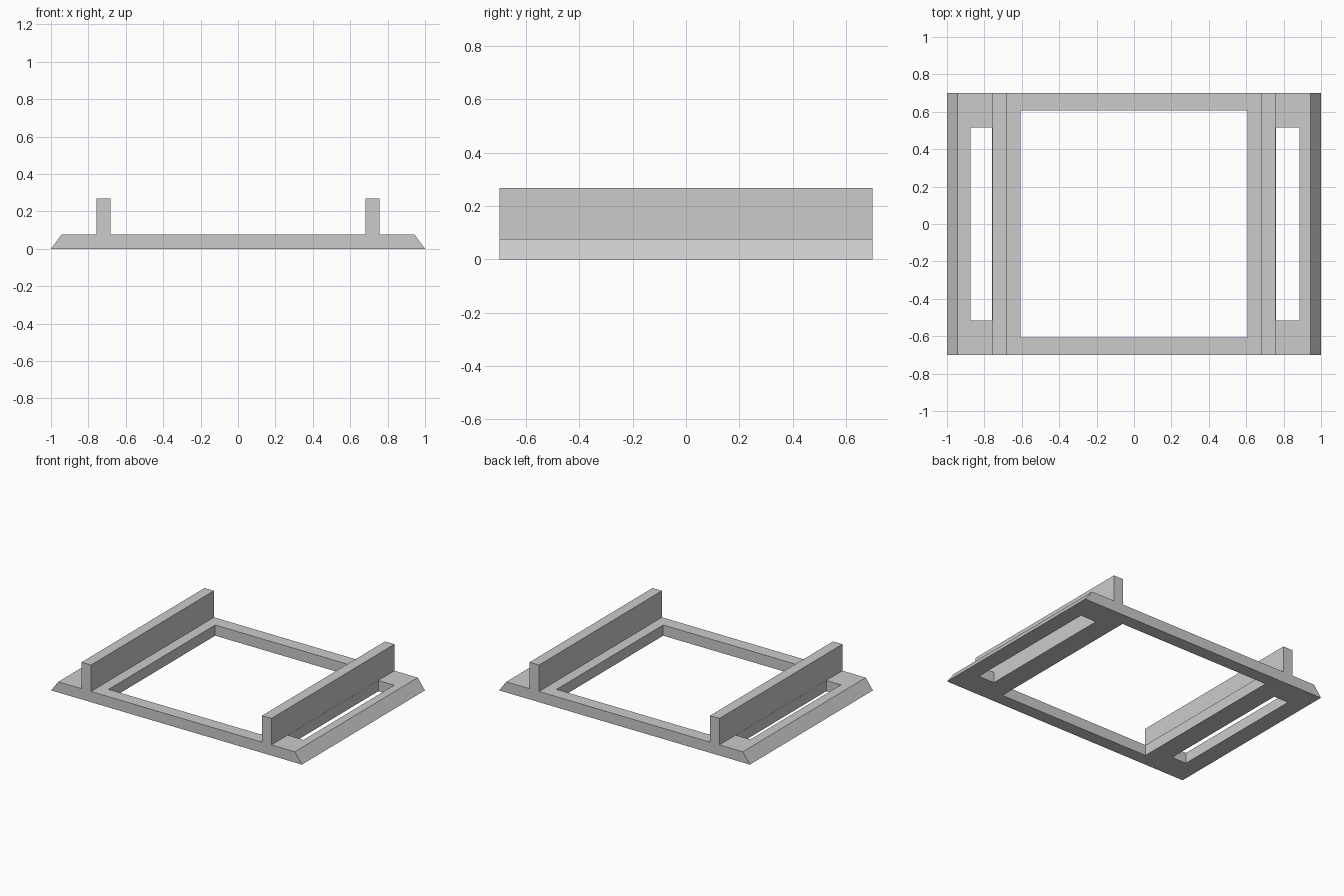
import bpy
import bmesh

cube = bpy.data.objects.get("Cube")
if cube:
    bpy.data.objects.remove(cube, do_unlink=True)

DEPTH = 0.7      # half depth along y
PLATE = 0.077    # base plate height
TOP = 0.268      # rail height

grey = bpy.data.materials.new("light grey")
grey.use_nodes = True
colour = (0.6, 0.6, 0.6, 1)
grey.diffuse_color = colour
grey.node_tree.nodes["Principled BSDF"].inputs["Base Color"].default_value = colour


def extrude_profile(name, points, half_depth):
    """Sweep an x-z outline along y into a solid."""
    bm = bmesh.new()
    face = bm.faces.new([bm.verts.new((x, -half_depth, z)) for x, z in points])
    swept = bmesh.ops.extrude_face_region(bm, geom=[face])["geom"]
    verts = [v for v in swept if isinstance(v, bmesh.types.BMVert)]
    bmesh.ops.translate(bm, verts=verts, vec=(0, 2 * half_depth, 0))
    bmesh.ops.recalc_face_normals(bm, faces=bm.faces)
    mesh = bpy.data.meshes.new(name)
    bm.to_mesh(mesh)
    bm.free()
    mesh.materials.append(grey)
    obj = bpy.data.objects.new(name, mesh)
    bpy.context.collection.objects.link(obj)
    return obj


def cut_opening(target, x0, x1, half_depth):
    """Cut a rectangular hole through the base plate."""
    low, high = -0.1, PLATE + 0.05
    cutter = extrude_profile("opening_cutter",
                             [(x0, low), (x1, low), (x1, high), (x0, high)], half_depth)
    cutter.hide_render = True
    mod = target.modifiers.new("opening", 'BOOLEAN')
    mod.operation = 'DIFFERENCE'
    mod.solver = 'EXACT'
    mod.object = cutter
    bpy.context.view_layer.objects.active = target
    bpy.ops.object.modifier_apply(modifier=mod.name)
    bpy.data.objects.remove(cutter, do_unlink=True)


# Frame with sloped side edges and two upright rails, as one mirrored profile
right_half = [(1, 0), (0.943, PLATE), (0.757, PLATE), (0.757, TOP),
              (0.682, TOP), (0.682, PLATE)]
left_half = [(-x, z) for x, z in reversed(right_half)]
frame = extrude_profile("railed_frame", right_half + left_half, DEPTH)

# Central square opening and the two side slots
cut_opening(frame, -0.607, 0.607, 0.607)
cut_opening(frame, 0.758, 0.884, 0.516)
cut_opening(frame, -0.874, -0.758, 0.516)
